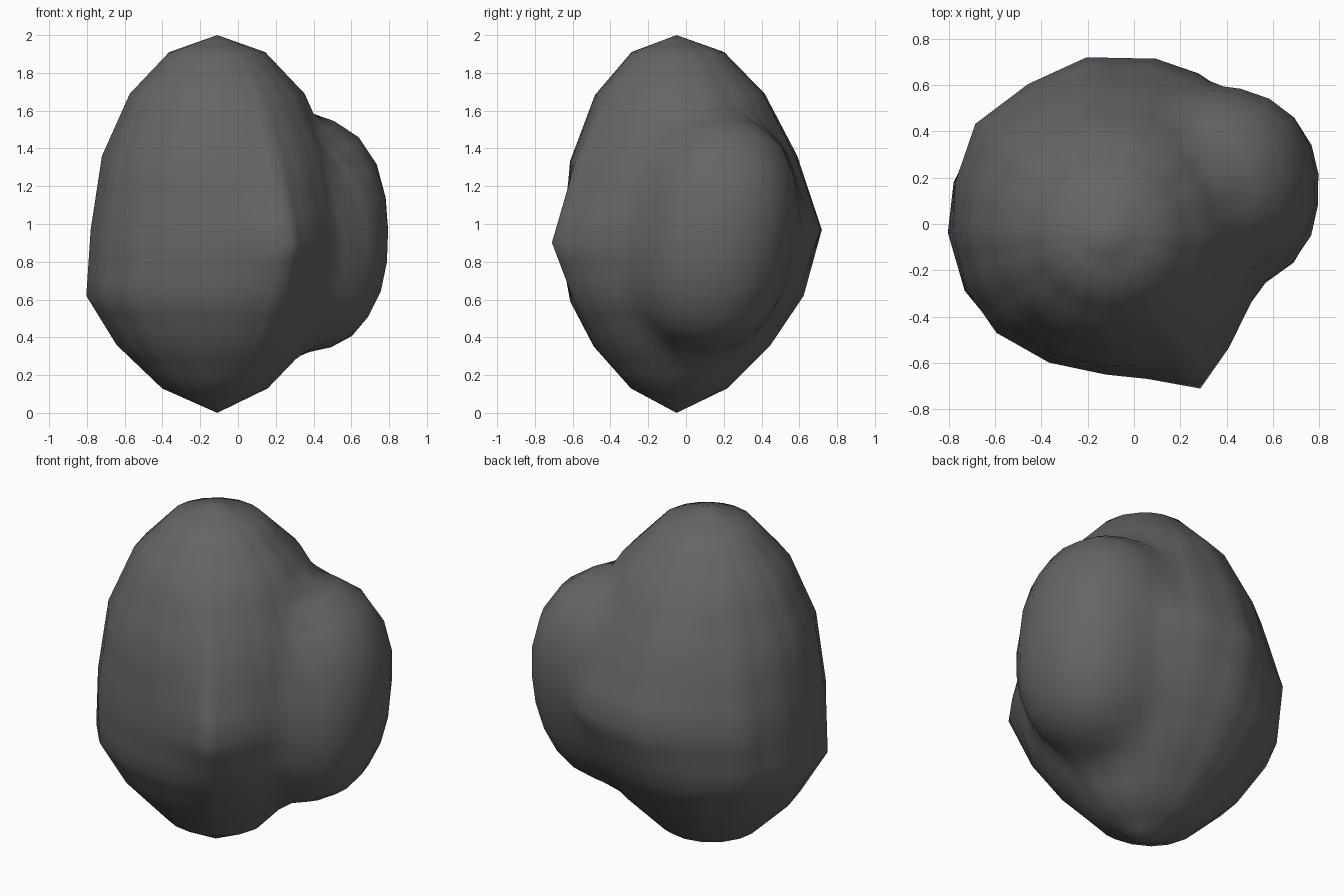
import bpy, bmesh, math
from mathutils import Vector, Matrix

cube = bpy.data.objects.get("Cube")
if cube:
    bpy.data.objects.remove(cube, do_unlink=True)

CENTRE = Vector((-0.11, -0.05, 1.0))
STEPS = 3          # fine steps across each coarse facet

# Widest outline of the body: angle in degrees, radius
OUTLINE = [
    (0, 0.67), (24, 0.73), (48, 0.79), (61, 0.80), (75, 0.79), (97, 0.775),
    (118, 0.74), (140, 0.75), (161, 0.70), (179, 0.67), (201, 0.655),
    (221, 0.64), (245, 0.605), (269, 0.60), (285, 0.64), (301, 0.77),
    (317, 0.71), (335, 0.68),
]
# Body rings from the top: height, width, share of the widest outline
RINGS = [
    (2.0, 0, 0), (1.91, 0.385, 0), (1.69, 0.70, 0.1), (1.36, 0.92, 0.35),
    (0.97, 1, 1), (0.62, 0.92, 0.35), (0.36, 0.71, 0.1), (0.13, 0.39, 0),
    (0.0, 0, 0),
]

# Side lump: tilted, slightly boxy ellipsoid
LUMP_CENTRE = Vector((0.34, 0.15, 0.95))
LUMP = Vector((0.46, 0.43, 0.63))
LUMP_TURN = Matrix.Rotation(math.radians(10), 3, 'X')


def body_corner(ring, column):
    z, width, share = RINGS[ring]
    degrees, outline = OUTLINE[column % len(OUTLINE)]
    a = math.radians(degrees)
    front = max(0, -math.sin(a))
    plain = 0.66 - 0.04 * front
    r = width * (plain + (outline - plain) * share)
    if z < 0.9:    # heavier low flanks
        r *= 1 + 0.14 * max(0, math.cos(a - math.radians(165)))
        r *= 1 + 0.04 * max(0, math.cos(a))
    z -= 0.08 * front * share
    return Vector((CENTRE.x + r * math.cos(a), CENTRE.y + r * math.sin(a), z))


def body_point(row, step):
    """Point on the faceted body, blended between its four corners."""
    i, u = min(row // STEPS, len(RINGS) - 2), 0
    u = row / STEPS - i
    j, v = step // STEPS, step % STEPS / STEPS
    top = body_corner(i, j).lerp(body_corner(i, j + 1), v)
    low = body_corner(i + 1, j).lerp(body_corner(i + 1, j + 1), v)
    return top.lerp(low, u)


def lump_reach(d):
    """Distance from CENTRE along d to the far side of the lump."""
    t = 1.3
    while t > 0.4:
        p = LUMP_TURN @ (CENTRE + d * t - LUMP_CENTRE)
        if sum(abs(c / r) ** 2.3 for c, r in zip(p, LUMP)) < 1:
            return t
        t -= 0.005
    return 0


def soft_max(a, b, k):
    h = max(k - abs(a - b), 0) / k
    return max(a, b) + h * h * k * 0.25


def surface(row, step):
    offset = body_point(row, step) - CENTRE
    d = offset.normalized()
    return CENTRE + d * soft_max(offset.length, lump_reach(d), 0.07)


# Boulder: rings of points between two poles
bm = bmesh.new()
rows, steps = (len(RINGS) - 1) * STEPS, len(OUTLINE) * STEPS
grid = [[bm.verts.new(surface(r, s)) for s in range(steps)] for r in range(1, rows)]
top, bottom = bm.verts.new(surface(0, 0)), bm.verts.new(surface(rows, 0))
for s in range(steps):
    n = (s + 1) % steps
    bm.faces.new((top, grid[0][s], grid[0][n]))
    bm.faces.new((bottom, grid[-1][n], grid[-1][s]))
    for a, b in zip(grid, grid[1:]):
        bm.faces.new((a[s], b[s], b[n], a[n]))
for f in bm.faces:
    f.smooth = True

mesh = bpy.data.meshes.new("boulder")
bm.to_mesh(mesh)
bm.free()
boulder = bpy.data.objects.new("boulder", mesh)
bpy.context.collection.objects.link(boulder)

stone = bpy.data.materials.new("dark grey stone")
stone.use_nodes = True
colour = (0.13, 0.13, 0.13, 1)
stone.diffuse_color = colour
stone.node_tree.nodes["Principled BSDF"].inputs["Base Color"].default_value = colour
mesh.materials.append(stone)
